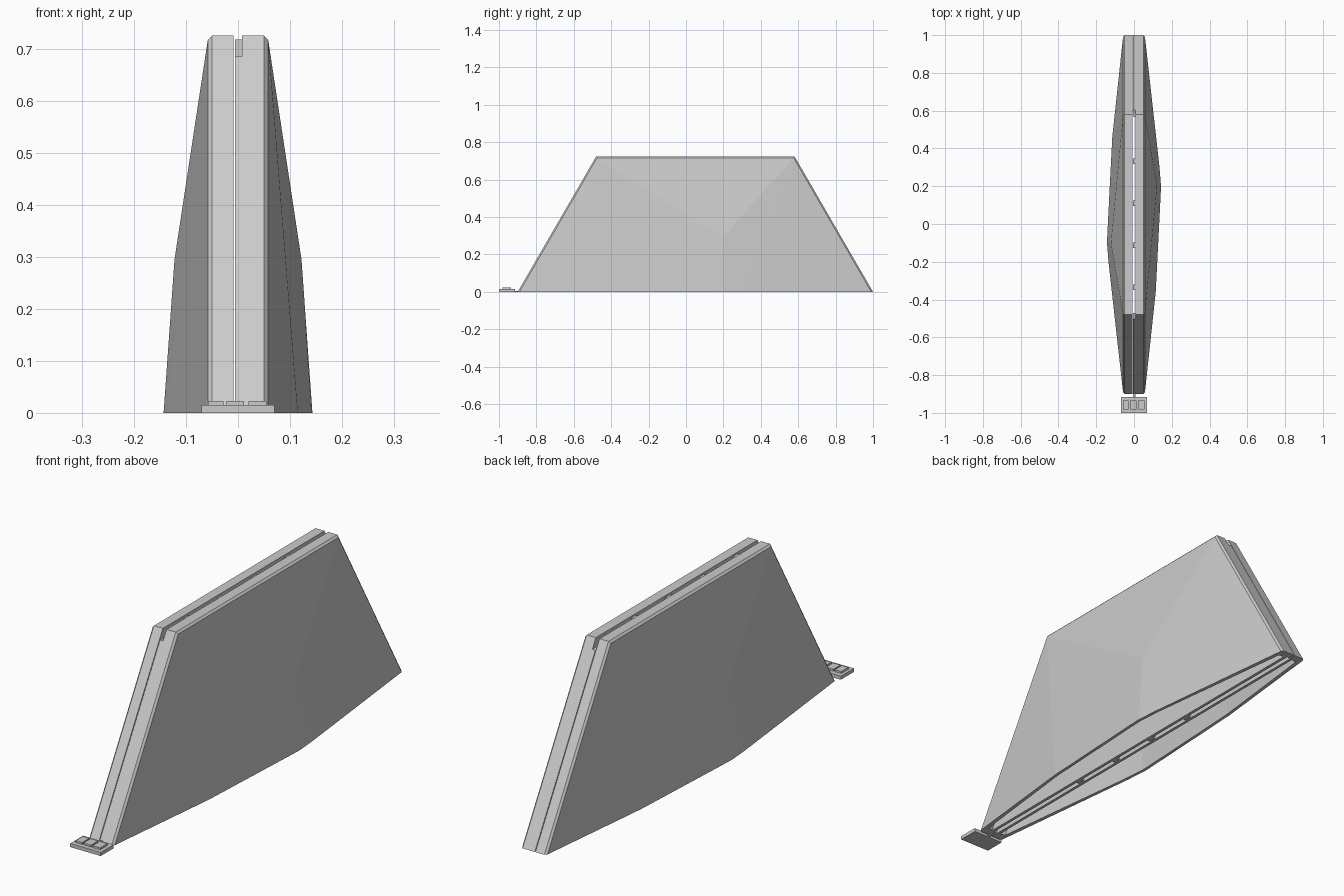
import bpy, bmesh

if "Cube" in bpy.data.objects:
    bpy.data.objects.remove(bpy.data.objects["Cube"])

H = 0.725          # overall height
RUN = 0.42 / H     # slope of the two raked ends
MID_Y = 0.05       # centre of the shell along y

grey = bpy.data.materials.new("plain grey")
grey.diffuse_color = (0.6, 0.6, 0.6, 1)
grey.use_nodes = True
grey.node_tree.nodes["Principled BSDF"].inputs["Base Color"].default_value = grey.diffuse_color


def hull(name, points):
    """Convex solid around a few points."""
    bm = bmesh.new()
    for p in points:
        bm.verts.new(p)
    res = bmesh.ops.convex_hull(bm, input=bm.verts[:])
    loose = {g for g in res["geom_interior"] + res["geom_unused"]
             if isinstance(g, bmesh.types.BMVert)}
    bmesh.ops.delete(bm, geom=list(loose), context="VERTS")
    bmesh.ops.dissolve_limit(bm, angle_limit=0.002, verts=bm.verts[:], edges=bm.edges[:])
    bmesh.ops.recalc_face_normals(bm, faces=bm.faces[:])
    me = bpy.data.meshes.new(name)
    bm.to_mesh(me)
    bm.free()
    me.materials.append(grey)
    ob = bpy.data.objects.new(name, me)
    bpy.context.collection.objects.link(ob)
    return ob


def box(name, x0, x1, y0, y1, z0, z1):
    return hull(name, [(x, y, z) for x in (x0, x1) for y in (y0, y1) for z in (z0, z1)])


def trapezoid(x, inset, z0=0.0):
    """Side outline at a given x, inset from the raked ends and the top."""
    pts = []
    for z in (z0, H - inset):
        half = 0.95 - RUN * z - 1.156 * inset
        pts += [(x, MID_Y - half, z), (x, MID_Y + half, z)]
    return pts


# Bulging side skin: bottom outline plus one point part way up
BULGE = [(0.115, -0.36, 0), (0.141, 0.15, 0), (0.143, 0.2, 0),
         (0.135, 0.30, 0), (0.122, 0.2, 0.295)]


def shell_half(name, sign, inner_x):
    """Hollow half shell, open below; the left is the right turned half round."""
    def turn(pts):
        return [(sign * x, MID_Y + sign * (y - MID_Y), z) for x, y, z in pts]
    body = hull(name, turn(trapezoid(inner_x, 0) + trapezoid(0.05, 0)
                           + trapezoid(0.058, 0.008) + BULGE))
    wall = 0.013
    inner = [(x - wall, y, z) for x, y, z in BULGE]
    inner += [(x, y, -0.02) for x, y, z in inner[:4]]
    cutter = hull(name + "_cutter", turn(trapezoid(0.021, 0.03, -0.02)
                                         + trapezoid(0.044, 0.035, -0.02) + inner))
    cutter.hide_render = True
    mod = body.modifiers.new("hollow", "BOOLEAN")
    mod.operation = "DIFFERENCE"
    mod.solver = "EXACT"
    mod.object = cutter
    bpy.context.view_layer.objects.active = body
    bpy.ops.object.modifier_apply(modifier=mod.name)
    bpy.data.objects.remove(cutter)


shell_half("right_shell", 1, 0.008)
shell_half("left_shell", -1, 0.009)

# Strips closing the slot along both raked ends, stopping below the top
for name, s in (("front_strip", -1), ("back_strip", 1)):
    pts = []
    for z in (0, 0.685):
        for inset in (0, 0.03):
            y = MID_Y + s * (0.95 - RUN * z - inset)
            pts += [(-0.006, y, z), (0.008, y, z)]
    hull(name, pts)

# Upright ribs inside the slot
for i in range(4):
    y = -0.335 + i * 0.2225
    box(f"slot_rib_{i + 1}", -0.006, 0.008, y - 0.015, y + 0.015, 0, 0.718)

# Short ribs at both ends of the top slot
for name, y in (("front_end_rib", -0.485), ("back_end_rib", 0.585)):
    box(name, -0.006, 0.008, y - 0.015, y + 0.015, 0.64, 0.685)

# Small tag on the ground with plain raised pads and a thin link
box("tag_plate", -0.07, 0.07, -1.0, -0.915, 0, 0.015)
box("tag_link", -0.006, 0.008, -0.92, -0.89, 0, 0.006)
for i, (x0, x1) in enumerate([(-0.058, -0.028), (-0.022, 0.012), (0.02, 0.055)]):
    box(f"tag_pad_{i + 1}", x0, x1, -0.982, -0.935, 0.015, 0.023)
